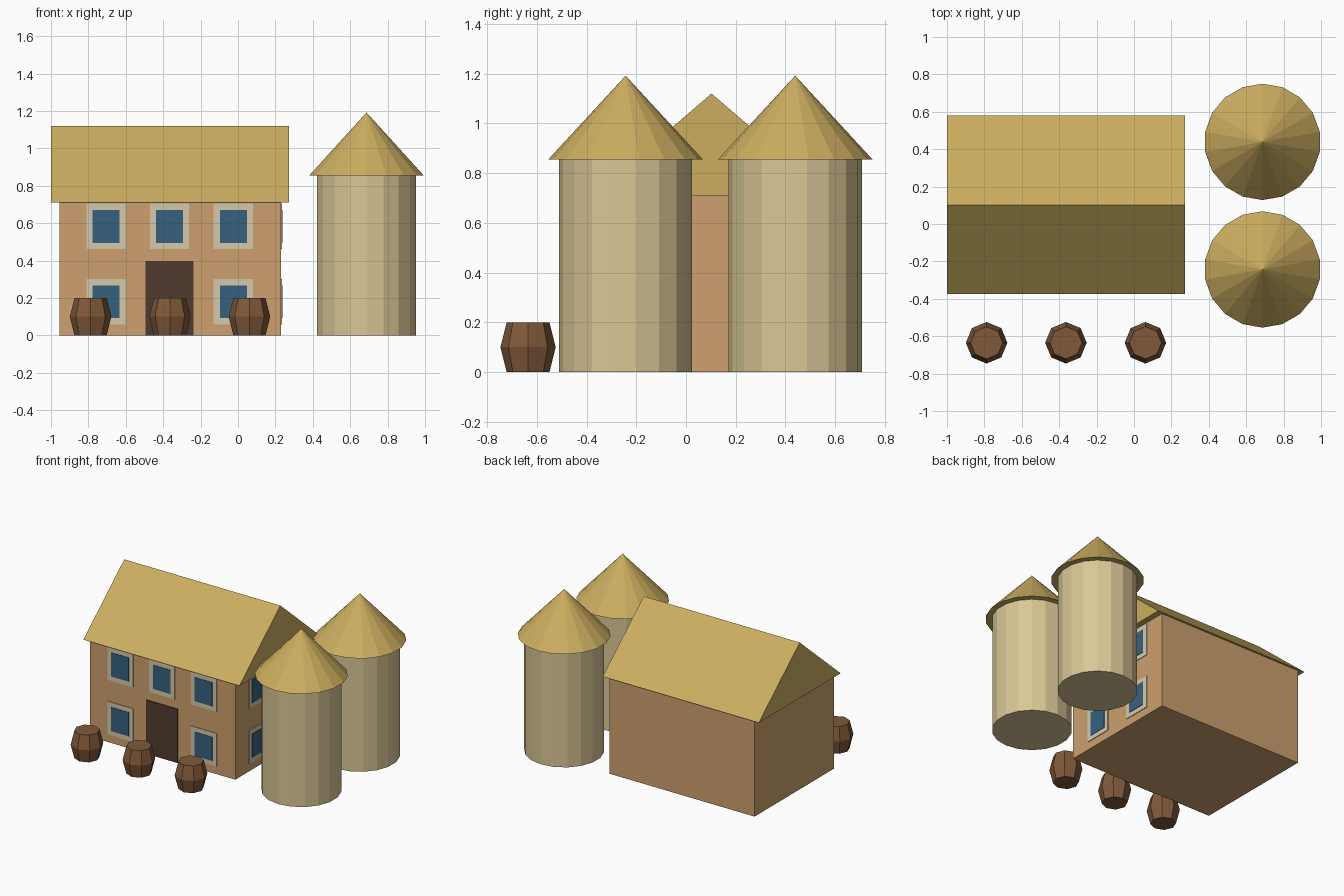
import bpy
import bmesh
from math import sin, cos, tau

default_cube = bpy.data.objects.get("Cube")
if default_cube:
    bpy.data.objects.remove(default_cube, do_unlink=True)


def linear(channel):
    c = channel / 255
    return c / 12.92 if c <= 0.04045 else ((c + 0.055) / 1.055) ** 2.4


def make_material(name, r, g, b):
    mat = bpy.data.materials.new(name)
    mat.use_nodes = True
    colour = (linear(r), linear(g), linear(b), 1)
    mat.diffuse_color = colour
    mat.node_tree.nodes["Principled BSDF"].inputs["Base Color"].default_value = colour
    return mat


straw = make_material("straw roof", 204, 174, 96)
plaster = make_material("pale silo plaster", 218, 199, 150)
clay = make_material("clay wall", 205, 160, 110)
cream = make_material("cream window frame", 212, 202, 172)
glass = make_material("blue glass", 54, 97, 126)
door_wood = make_material("dark door wood", 80, 59, 47)
barrel_wood = make_material("barrel wood", 128, 89, 58)


def finish(name, bm, mat):
    bmesh.ops.recalc_face_normals(bm, faces=bm.faces[:])
    mesh = bpy.data.meshes.new(name)
    bm.to_mesh(mesh)
    bm.free()
    mesh.materials.append(mat)
    obj = bpy.data.objects.new(name, mesh)
    bpy.context.collection.objects.link(obj)
    return obj


def box(name, low, high, mat):
    bm = bmesh.new()
    bmesh.ops.create_cube(bm, size=1)
    for v in bm.verts:
        v.co = [(a + b) / 2 + (b - a) * t for a, b, t in zip(low, high, v.co)]
    return finish(name, bm, mat)


def turned(name, profile, sides, x, y, mat):
    """Faceted solid from (radius, height) rings, with a corner facing the front."""
    bm = bmesh.new()
    rings = [[bm.verts.new((x + r * sin(tau * i / sides), y - r * cos(tau * i / sides), z))
              for i in range(sides)] for r, z in profile]
    for lower, upper in zip(rings, rings[1:]):
        for i in range(sides):
            j = (i + 1) % sides
            bm.faces.new((lower[i], lower[j], upper[j], upper[i]))
    bm.faces.new(rings[0])
    bm.faces.new(rings[-1])
    bmesh.ops.remove_doubles(bm, verts=bm.verts[:], dist=0.001)
    return finish(name, bm, mat)


# House walls
LEFT, RIGHT, FRONT, BACK, EAVE = -0.955, 0.23, -0.36, 0.565, 0.71
box("house_walls", (LEFT, FRONT, 0), (RIGHT, BACK, EAVE), clay)

# Gable roof: a triangular profile pushed along the ridge
bm = bmesh.new()
gable = bm.faces.new([bm.verts.new((-1, y, z)) for y, z in
                      ((-0.375, EAVE), (0.58, EAVE), (0.1025, 1.12))])
pushed = bmesh.ops.extrude_face_region(bm, geom=[gable], use_keep_orig=True)
bmesh.ops.translate(bm, vec=(1.274, 0, 0),
                    verts=[v for v in pushed["geom"] if isinstance(v, bmesh.types.BMVert)])
finish("house_roof", bm, straw)


# Windows: a thin frame plate with a slightly prouder pane
def window(name, side, centre, z):
    for part, half_w, half_h, depth, mat in (("frame", 0.105, 0.122, 0.005, cream),
                                             ("pane", 0.072, 0.088, 0.008, glass)):
        a, b = centre - half_w, centre + half_w
        if side == "front":
            low, high = (a, FRONT - depth, z - half_h), (b, FRONT, z + half_h)
        else:
            low, high = (RIGHT, a, z - half_h), (RIGHT + depth, b, z + half_h)
        box(f"{name}_{part}", low, high, mat)


COLUMNS = (-0.706, -0.366, -0.025)
for floor, z in (("lower", 0.18), ("upper", 0.583)):
    for i, x in enumerate(COLUMNS):
        if floor == "upper" or i != 1:
            window(f"front_{floor}_window_{i}", "front", x, z)
    for i, y in enumerate((-0.098, 0.303)):
        window(f"side_{floor}_window_{i}", "side", y, z)

# Door
box("front_door", (-0.494, FRONT - 0.006, 0), (-0.239, FRONT, 0.397), door_wood)

# Silos with conical caps
for place, y in (("front", -0.243), ("back", 0.439)):
    turned(f"{place}_silo_body", ((0.268, 0), (0.268, 0.855)), 18, 0.687, y, plaster)
    turned(f"{place}_silo_cap", ((0.311, 0.855), (0, 1.192)), 18, 0.687, y, straw)

# Barrels in front of the house
for i, x in enumerate((-0.788, -0.364, 0.061)):
    turned(f"barrel_{i}", ((0.086, 0), (0.111, 0.1), (0.086, 0.2)), 8, x, -0.635, barrel_wood)
